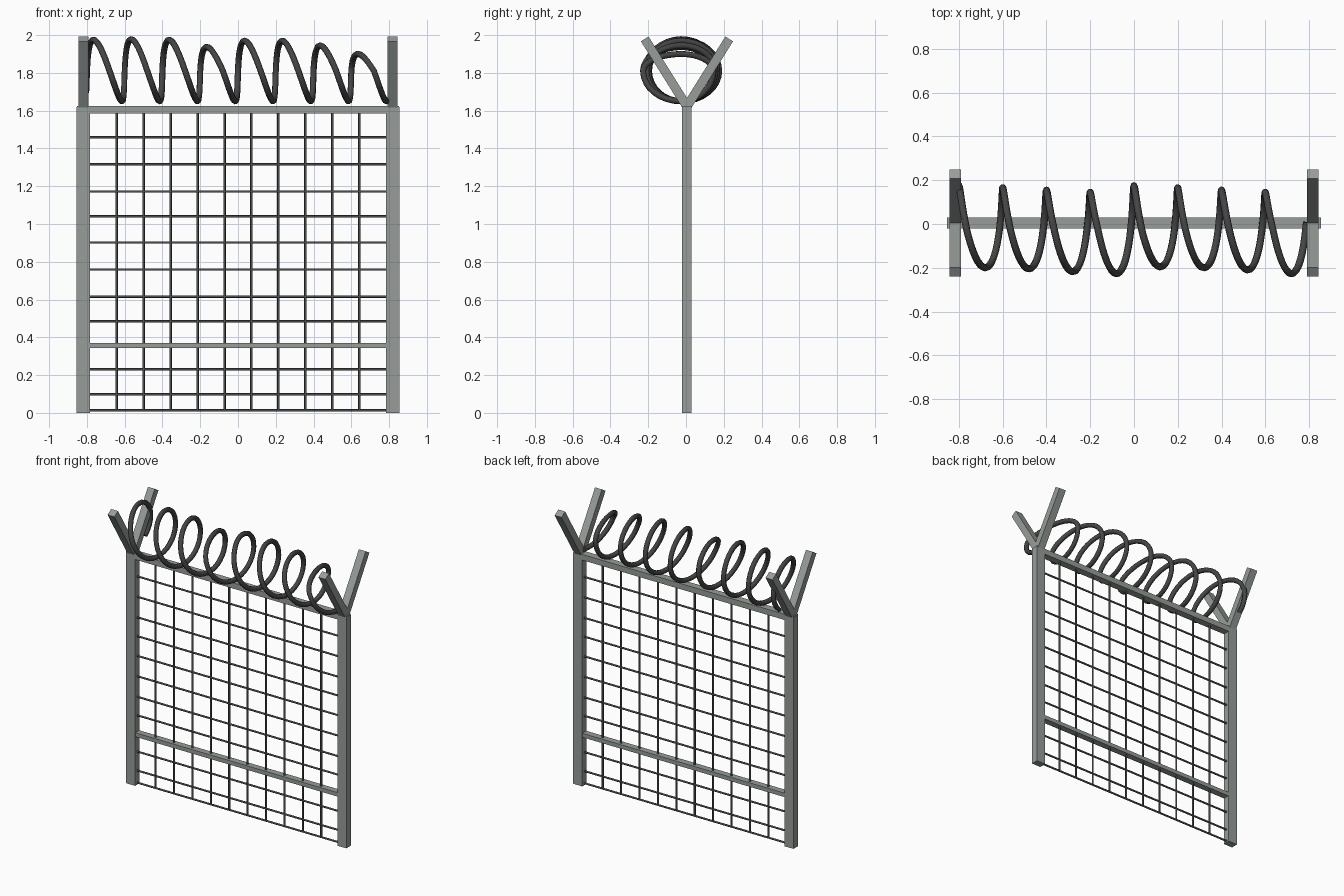
import bpy
import math
from mathutils import Vector

if "Cube" in bpy.data.objects:
    bpy.data.objects.remove(bpy.data.objects["Cube"])

YC = 0.005  # fence plane


def material(name, rgb):
    m = bpy.data.materials.new(name)
    m.diffuse_color = (*rgb, 1.0)
    m.use_nodes = True
    m.node_tree.nodes["Principled BSDF"].inputs["Base Color"].default_value = m.diffuse_color
    return m


STEEL = material("galvanised steel", (0.31, 0.34, 0.32))
WIRE = material("dark mesh wire", (0.075, 0.08, 0.075))
RAZOR = material("dark coil wire", (0.06, 0.06, 0.06))


def box(name, center, size, mat, tilt=0.0):
    bpy.ops.mesh.primitive_cube_add(size=1, location=center)
    o = bpy.context.object
    o.name = name
    o.scale = size
    bpy.ops.object.transform_apply(location=False, rotation=False, scale=True)
    o.rotation_euler.x = tilt
    o.data.materials.append(mat)
    return o


def rod(name, a, b, radius, mat):
    a, b = Vector(a), Vector(b)
    bpy.ops.mesh.primitive_cylinder_add(vertices=8, radius=radius,
                                        depth=(b - a).length, location=(a + b) / 2)
    o = bpy.context.object
    o.name = name
    o.rotation_euler = (b - a).to_track_quat('Z', 'Y').to_euler()
    o.data.materials.append(mat)
    bpy.ops.object.shade_smooth_by_angle(angle=math.radians(50))
    return o


# Posts with a forked pair of arms on each
lean = math.radians(32)
for side, sx in (("left", -1), ("right", 1)):
    box(side + "_post", (sx * 0.819, YC, 0.81), (0.07, 0.05, 1.62), STEEL)
    for face, sy in (("front", -1), ("back", 1)):
        length = 0.43
        bottom, d = Vector((sx * 0.818, YC, 1.622)), Vector((0, sy * math.sin(lean), math.cos(lean)))
        box(f"{side}_{face}_arm", bottom + d * (length / 2 - 0.008), (0.053, 0.048, length),
            STEEL, tilt=-sy * lean)

# Rails
box("top_rail", (0, YC, 1.606), (1.706, 0.05, 0.04), STEEL)
box("lower_rail", (0, YC, 0.357), (1.58, 0.045, 0.028), STEEL)

# Mesh infill
for i in range(10):
    x = (i - 4.5) * 0.1427
    rod(f"upright_wire_{i + 1}", (x, YC, 0.01), (x, YC, 1.6), 0.0065, WIRE)
for i, z in enumerate((0.013, 0.098, 0.231, 0.485, 0.615, 0.759,
                       0.902, 1.04, 1.172, 1.316, 1.459)):
    rod(f"cross_wire_{i + 1}", (-0.79, YC, z), (0.79, YC, z), 0.0065, WIRE)

# Irregular coil: each turn has its own back, top and front reach
BACK = (0.175, 0.165, 0.155, 0.145) * 2
FRONT = (-0.2, -0.205, -0.218, -0.227, -0.196, -0.2, -0.21, -0.227)
TOP = (1.975, 1.978, 1.975, 1.937, 1.97, 1.97, 1.945, 1.9)
CY, CZ, BOTTOM = -0.025, 1.81, 1.65
points = []
steps = 32
for k in range(-4, int(steps * 7.8) + 1):
    t = 2 * math.pi * k / steps
    turn = min(max(k // steps, 0), 7)
    near = min(max(round(k / steps), 0), 7)
    c, s = math.cos(t), math.sin(t)
    y = CY + (c * (BACK[near] - CY) if c > 0 else -c * (FRONT[turn] - CY))
    z = CZ + (s * (TOP[turn] - CZ) if s > 0 else -s * (BOTTOM - CZ))
    x = -0.8 + 0.2 * k / steps - 0.027 * (math.sin(t + 0.38) - math.sin(0.38))
    points.append((x, y, z))
curve = bpy.data.curves.new("wire_coil", 'CURVE')
curve.dimensions = '3D'
curve.bevel_depth = 0.0165
curve.bevel_resolution = 2
curve.use_fill_caps = True
spline = curve.splines.new('POLY')
spline.points.add(len(points) - 1)
for p, co in zip(spline.points, points):
    p.co = (*co, 1.0)
coil = bpy.data.objects.new("wire_coil", curve)
bpy.context.collection.objects.link(coil)
curve.materials.append(RAZOR)
bpy.ops.object.select_all(action='DESELECT')
coil.select_set(True)
bpy.context.view_layer.objects.active = coil
bpy.ops.object.convert(target='MESH')
bpy.ops.object.shade_smooth_by_angle(angle=math.radians(50))
